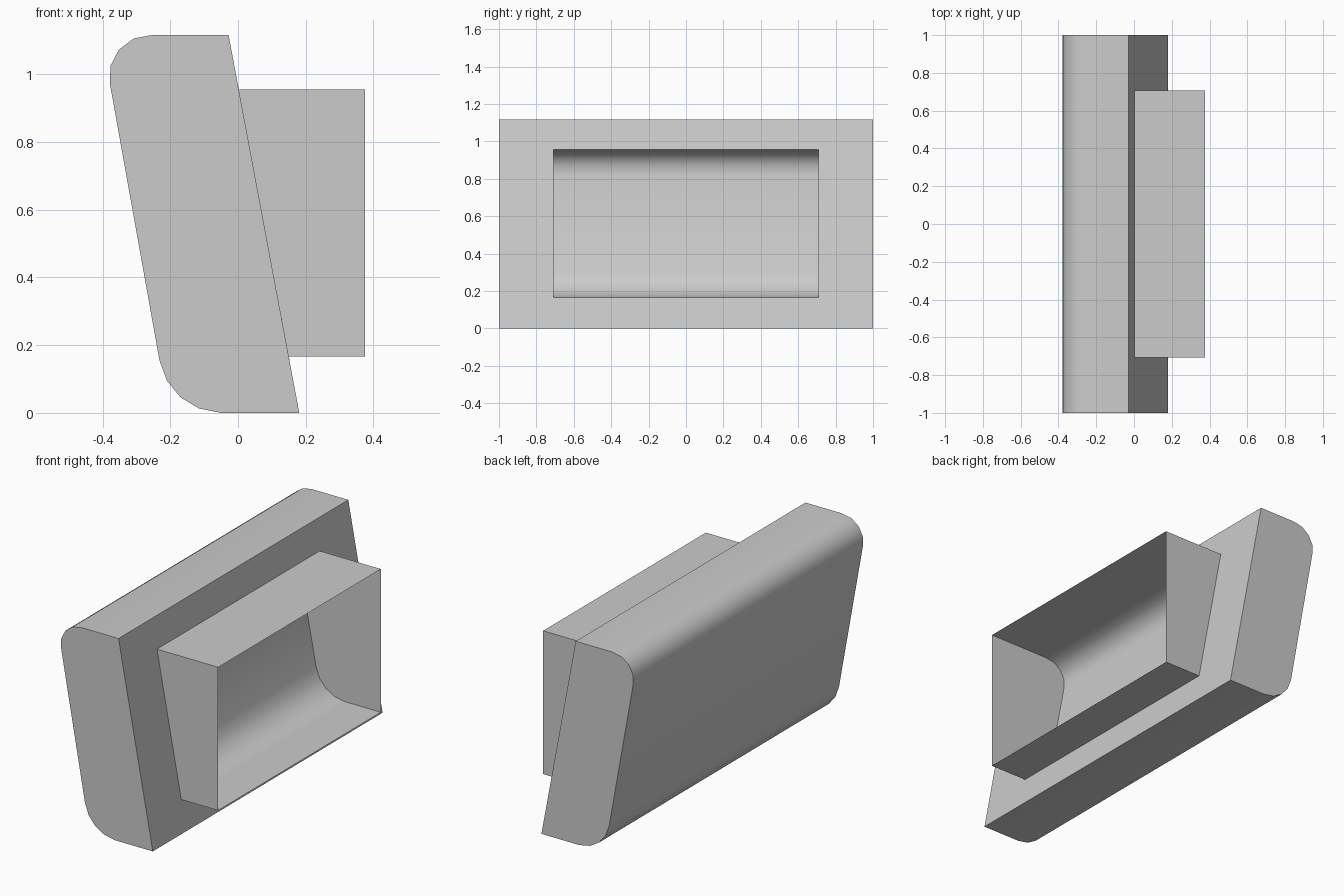
import bpy
import bmesh
import math

cube = bpy.data.objects.get("Cube")
if cube:
    bpy.data.objects.remove(cube)

grey = bpy.data.materials.new("plain grey")
grey.use_nodes = True
COLOUR = (0.6, 0.6, 0.6, 1)
grey.diffuse_color = COLOUR
grey.node_tree.nodes["Principled BSDF"].inputs["Base Color"].default_value = COLOUR

# Rounded corners of the side profile, as (x, z)
TOP_ARC = [(-0.25, 1.117), (-0.308, 1.106), (-0.352, 1.073), (-0.377, 1.025), (-0.378, 0.97)]
LOW_ARC = [(-0.232, 0.155), (-0.21, 0.095), (-0.17, 0.046), (-0.115, 0.013), (-0.05, 0.0)]
FRONT_TOP, FRONT_LOW = (-0.028, 1.117), (0.181, 0.0)
OPEN_TOP, OPEN_LOW = (0.002, 0.955), (0.15, 0.166)
HALF, OPEN_HALF, MOUTH_X = 1.0, 0.708, 0.375


def row(bm, points, y):
    return [bm.verts.new((x, y, z)) for x, z in points]


def strip(bm, a, b, closed=False):
    """Join two equal rows of vertices with quads."""
    n = len(a)
    for i in range(n if closed else n - 1):
        j = (i + 1) % n
        bm.faces.new((a[i], a[j], b[j], b[i]))


def finish(name, bm, outward=True):
    if outward:
        bmesh.ops.recalc_face_normals(bm, faces=bm.faces)
    mesh = bpy.data.meshes.new(name)
    bm.to_mesh(mesh)
    bm.free()
    mesh.materials.append(grey)
    obj = bpy.data.objects.new(name, mesh)
    bpy.context.collection.objects.link(obj)
    bpy.ops.object.select_all(action="DESELECT")
    obj.select_set(True)
    bpy.context.view_layer.objects.active = obj
    bpy.ops.object.shade_smooth_by_angle(angle=math.radians(35))
    return obj


def moved_arc(arc, anchor, target, scale=0.93):
    """Shrink an arc and slide its anchor point onto the target."""
    return [(target[0] + (x - anchor[0]) * scale, target[1] + (z - anchor[1]) * scale)
            for x, z in arc]


def rectangle(bm, top, low, half):
    return [bm.verts.new((p[0], y, p[1])) for p, y in
            ((top, -half), (top, half), (low, half), (low, -half))]


# Leaning body: rounded shell, flat ends and a front face with an opening
bm = bmesh.new()
profile = [FRONT_TOP] + TOP_ARC + LOW_ARC + [FRONT_LOW]
near, far = row(bm, profile, -HALF), row(bm, profile, HALF)
strip(bm, near, far)
bm.faces.new(near)
bm.faces.new(far)
rim = [near[0], far[0], far[-1], near[-1]]
strip(bm, rim, rectangle(bm, OPEN_TOP, OPEN_LOW, OPEN_HALF), closed=True)
finish("body", bm)

# Rounded recess sunk into the front face, facing into the opening
bm = bmesh.new()
pocket = moved_arc(TOP_ARC, TOP_ARC[0], OPEN_TOP) + moved_arc(LOW_ARC, LOW_ARC[-1], OPEN_LOW)
near, far = row(bm, pocket, -OPEN_HALF), row(bm, pocket, OPEN_HALF)
strip(bm, far, near)
bm.faces.new(near)
bm.faces.new(list(reversed(far)))
bm.normal_update()
back = min(bm.faces, key=lambda f: f.calc_center_median().x)
if back.normal.x < 0:
    bmesh.ops.reverse_faces(bm, faces=bm.faces)
finish("recess", bm, outward=False)

# Thin open collar around the opening
bm = bmesh.new()
inner = rectangle(bm, OPEN_TOP, OPEN_LOW, OPEN_HALF)
mouth = rectangle(bm, (MOUTH_X, OPEN_TOP[1]), (MOUTH_X, OPEN_LOW[1]), OPEN_HALF)
strip(bm, inner, mouth, closed=True)
bm.normal_update()
roof = max(bm.faces, key=lambda f: f.calc_center_median().z)
if roof.normal.z < 0:
    bmesh.ops.reverse_faces(bm, faces=bm.faces)
finish("collar", bm, outward=False)
